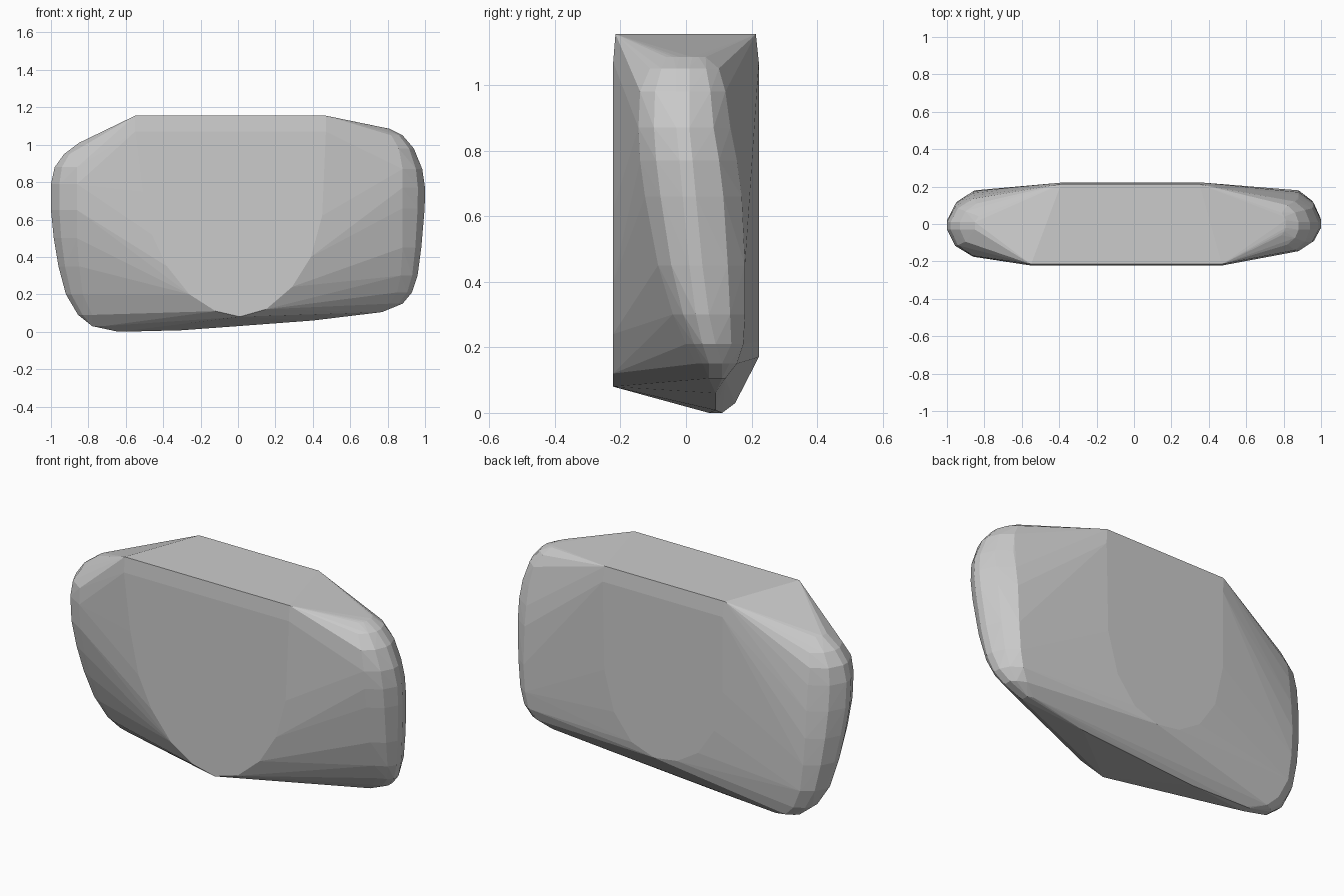
import bpy, bmesh

# Flat front and back panels: (x, z) outlines with rounded lower ends
front = [(-0.55, 1.07), (-0.51, 0.75), (-0.46, 0.52), (-0.38, 0.35), (-0.26, 0.2),
         (-0.12, 0.11), (0.01, 0.08), (0.15, 0.12), (0.29, 0.24), (0.39, 0.40),
         (0.45, 0.62), (0.47, 1.07)]
back = [(-0.38, 1.07), (-0.38, 0.65), (-0.33, 0.42), (-0.23, 0.27), (-0.1, 0.19),
        (0.04, 0.17), (0.18, 0.22), (0.29, 0.36), (0.35, 0.58), (0.36, 1.07)]
points = [(x, -0.222, z) for x, z in front] + [(x, 0.222, z) for x, z in back]

# Flat top
points += [(-0.55, -0.215, 1.155), (0.47, -0.215, 1.155),
           (-0.39, 0.213, 1.155), (0.35, 0.213, 1.155)]


def cap(sections):
    """Rounded end: each section is z, ridge x, ridge y, shoulder x, front y, back y."""
    for z, rx, ry, sx, yf, yb in sections:
        mx = sx + (rx - sx) * 0.68
        points.extend([(sx, yf, z), (mx, ry + (yf - ry) * 0.65, z),
                       (rx, ry - 0.02, z), (rx, ry + 0.02, z),
                       (mx, ry + (yb - ry) * 0.65, z), (sx, yb, z)])


# Right end, leaning backwards toward its foot
cap([(1.085, 0.81, 0.0, 0.79, -0.06, 0.06),
     (1.05, 0.88, -0.01, 0.82, -0.11, 0.10),
     (0.98, 0.94, -0.01, 0.86, -0.14, 0.12),
     (0.87, 0.985, -0.01, 0.88, -0.145, 0.135),
     (0.77, 1.0, 0.0, 0.88, -0.14, 0.155),
     (0.66, 0.998, 0.01, 0.88, -0.125, 0.17),
     (0.45, 0.98, 0.03, 0.88, -0.085, 0.18),
     (0.30, 0.96, 0.05, 0.87, -0.04, 0.18),
     (0.21, 0.93, 0.07, 0.85, 0.0, 0.175),
     (0.15, 0.88, 0.09, 0.81, 0.03, 0.155),
     (0.105, 0.77, 0.09, 0.74, 0.06, 0.12)])

# Left end
cap([(1.01, -0.85, -0.01, -0.79, -0.08, 0.07),
     (0.95, -0.93, -0.01, -0.84, -0.14, 0.11),
     (0.88, -0.98, -0.01, -0.86, -0.17, 0.135),
     (0.79, -1.0, -0.01, -0.86, -0.175, 0.15),
     (0.65, -1.0, 0.0, -0.86, -0.165, 0.165),
     (0.50, -0.985, 0.02, -0.86, -0.13, 0.175),
     (0.35, -0.96, 0.04, -0.85, -0.085, 0.18),
     (0.20, -0.92, 0.06, -0.83, -0.03, 0.178),
     (0.09, -0.855, 0.08, -0.78, 0.01, 0.165),
     (0.03, -0.78, 0.09, -0.72, 0.05, 0.15),
     (0.0, -0.64, 0.09, -0.62, 0.07, 0.11)])

# Underside ridge
points += [(-0.3, 0.09, 0.008), (0.0, 0.09, 0.03), (0.4, 0.09, 0.06)]

# Faceted stone-like block
bm = bmesh.new()
for p in points:
    bm.verts.new(p)
hull = bmesh.ops.convex_hull(bm, input=bm.verts[:])
loose = {g for g in hull["geom_interior"] + hull["geom_unused"]
         if isinstance(g, bmesh.types.BMVert)}
bmesh.ops.delete(bm, geom=list(loose), context='VERTS')
bmesh.ops.dissolve_limit(bm, angle_limit=0.01, verts=bm.verts[:], edges=bm.edges[:])
bmesh.ops.recalc_face_normals(bm, faces=bm.faces[:])
mesh = bpy.data.meshes.new("faceted_block")
bm.to_mesh(mesh)
bm.free()
block = bpy.data.objects.new("faceted_block", mesh)
bpy.context.collection.objects.link(block)
